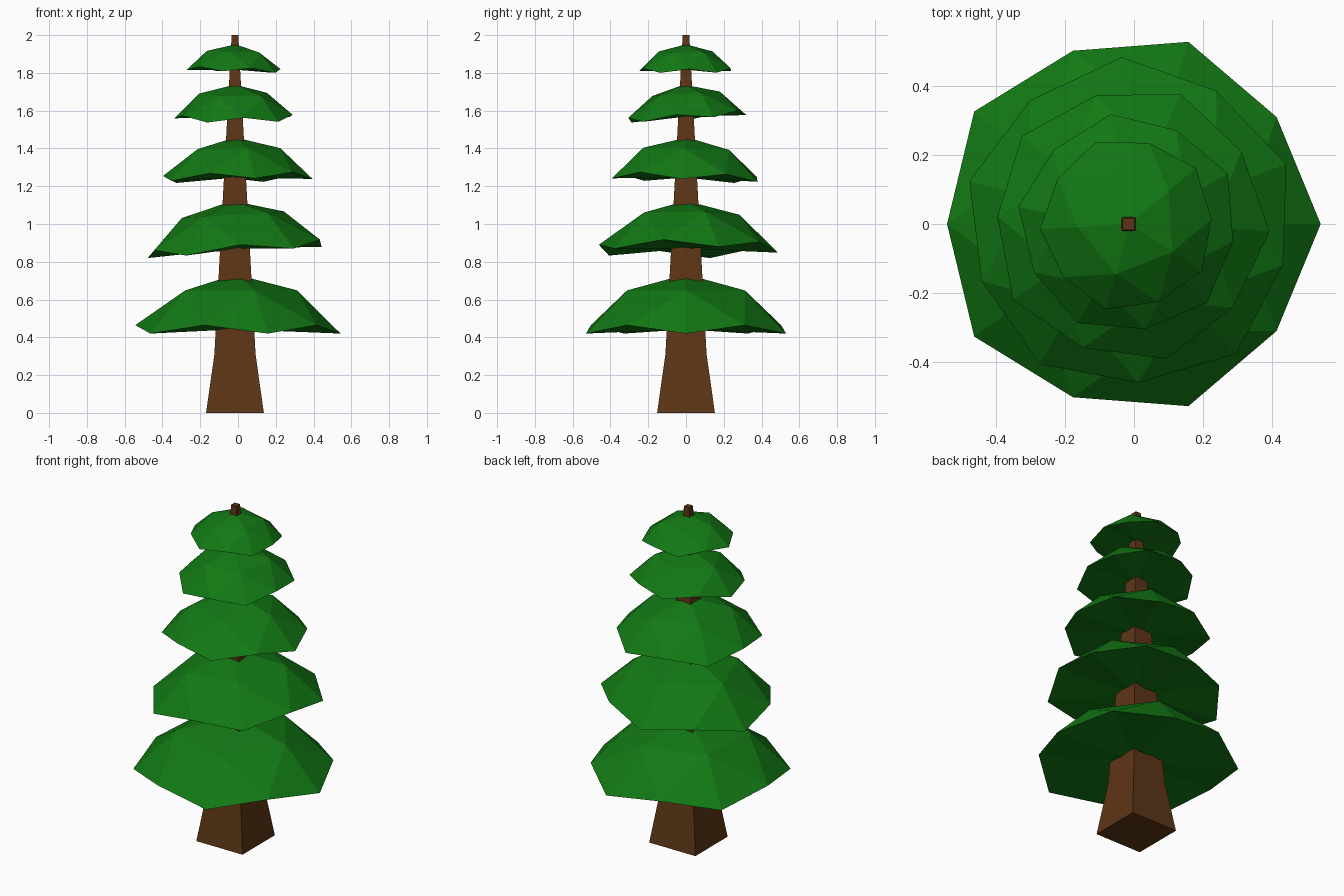
import bpy, bmesh, math
from mathutils import Matrix, Euler

if "Cube" in bpy.data.objects:
    bpy.data.objects.remove(bpy.data.objects["Cube"])

CX = -0.016


def material(name, rgb):
    m = bpy.data.materials.new(name)
    m.diffuse_color = (*rgb, 1)
    m.use_nodes = True
    m.node_tree.nodes["Principled BSDF"].inputs["Base Color"].default_value = m.diffuse_color
    return m


def add_object(name, bm, mat):
    bmesh.ops.recalc_face_normals(bm, faces=bm.faces)
    mesh = bpy.data.meshes.new(name)
    bm.to_mesh(mesh)
    bm.free()
    mesh.materials.append(mat)
    ob = bpy.data.objects.new(name, mesh)
    bpy.context.collection.objects.link(ob)
    return ob


bark = material("bark", (0.11, 0.036, 0.008))
needles = material("needles", (0.006, 0.19, 0.007))

# Square trunk with flared foot: (half width, height)
bm = bmesh.new()
rings = []
for h, z in [(0.153, 0), (0.109, 0.31), (0.0175, 2.0)]:
    rings.append([bm.verts.new((CX + sx * h, sy * h, z))
                  for sx, sy in ((-1, -1), (1, -1), (1, 1), (-1, 1))])
for lo, hi in zip(rings, rings[1:]):
    for i in range(4):
        j = (i + 1) % 4
        bm.faces.new((lo[i], lo[j], hi[j], hi[i]))
bm.faces.new(rings[0][::-1])
bm.faces.new(rings[-1])
add_object("trunk", bm, bark)


def branch_tier(name, x, rim_z, radius, turn, slope_x, slope_y):
    """Closed, flattened cap of an icosphere, turned and slightly tilted."""
    bm = bmesh.new()
    bmesh.ops.create_icosphere(bm, subdivisions=2, radius=1)
    bmesh.ops.delete(bm, geom=[v for v in bm.verts if v.co.z < 0.4], context='VERTS')
    # Underside as a fan around a centre point
    fill = bmesh.ops.holes_fill(bm, edges=[e for e in bm.edges if e.is_boundary], sides=0)
    bmesh.ops.poke(bm, faces=fill["faces"])
    r = radius / 0.8944
    tilt = Euler((math.atan(slope_y), -math.atan(slope_x), 0)).to_matrix().to_4x4()
    bm.transform(Matrix.Translation((x, 0, rim_z)) @ tilt
                 @ Matrix.Rotation(math.radians(turn), 4, 'Z')
                 @ Matrix.Diagonal((r, r, r * 0.91, 1))
                 @ Matrix.Translation((0, 0, -0.4472)))
    add_object(name, bm, needles)


# Five tiers of branches, lowest first
tiers = [
    (-0.014, 0.42, 0.557, 0, 0, 0),
    (-0.010, 0.85, 0.486, 21, 0.065, 0),
    (-0.011, 1.23, 0.406, -3, 0.02, -0.025),
    (-0.016, 1.556, 0.324, 27, 0, 0.065),
    (-0.018, 1.807, 0.256, 39.4, -0.03, 0),
]
for n, t in enumerate(tiers, 1):
    branch_tier(f"branch_tier_{n}", *t)
